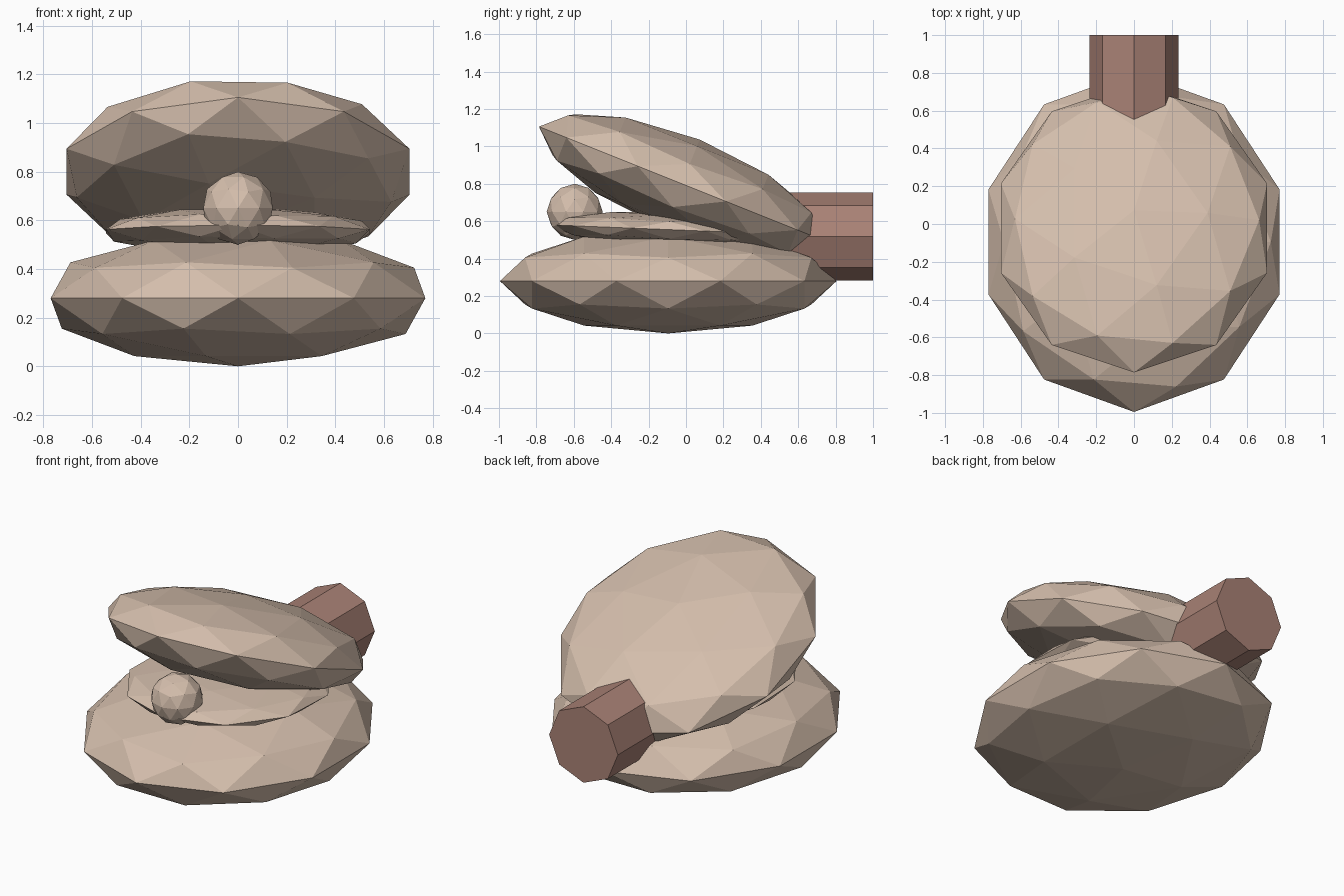
import bpy
import math

cube = bpy.data.objects.get("Cube")
if cube:
    bpy.data.objects.remove(cube, do_unlink=True)


def make_material(name, rgb):
    mat = bpy.data.materials.new(name)
    mat.use_nodes = True
    mat.diffuse_color = (*rgb, 1)
    mat.node_tree.nodes["Principled BSDF"].inputs["Base Color"].default_value = (*rgb, 1)
    return mat


def finish(name, mat):
    obj = bpy.context.object
    obj.name = obj.data.name = name
    obj.data.materials.append(mat)
    return obj


def faceted_ball(name, mat, centre, radii, tilt=0.0):
    """Low-poly icosphere, stretched and tipped about x (positive lifts the front)."""
    bpy.ops.mesh.primitive_ico_sphere_add(
        subdivisions=2, radius=1, location=centre, rotation=(-tilt, 0, 0))
    obj = finish(name, mat)
    obj.scale = radii
    return obj


cream = make_material("cream_shell", (0.66, 0.515, 0.413))
brown = make_material("hinge_brown", (0.40, 0.223, 0.18))

# Two halves of the shell, the upper one propped open
faceted_ball("lower_shell", cream, (0, -0.095, 0.28), (0.81, 0.90, 0.28))
faceted_ball("upper_shell", cream, (0, -0.022, 0.80), (0.741, 0.823, 0.255), math.radians(21.8))

# Soft body lying inside, with the pearl at its front
faceted_ball("inner_body", cream, (0, -0.09, 0.555), (0.57, 0.633, 0.095), 0.04)
faceted_ball("pearl", cream, (0, -0.595, 0.65), (0.15, 0.15, 0.15))

# Eight-sided hinge at the back
back, front = 1.0, 0.4
bpy.ops.mesh.primitive_cylinder_add(
    vertices=8, radius=0.235, depth=back - front,
    location=(0, (back + front) / 2, 0.518), rotation=(math.pi / 2, 0, 0))
finish("hinge", brown)
